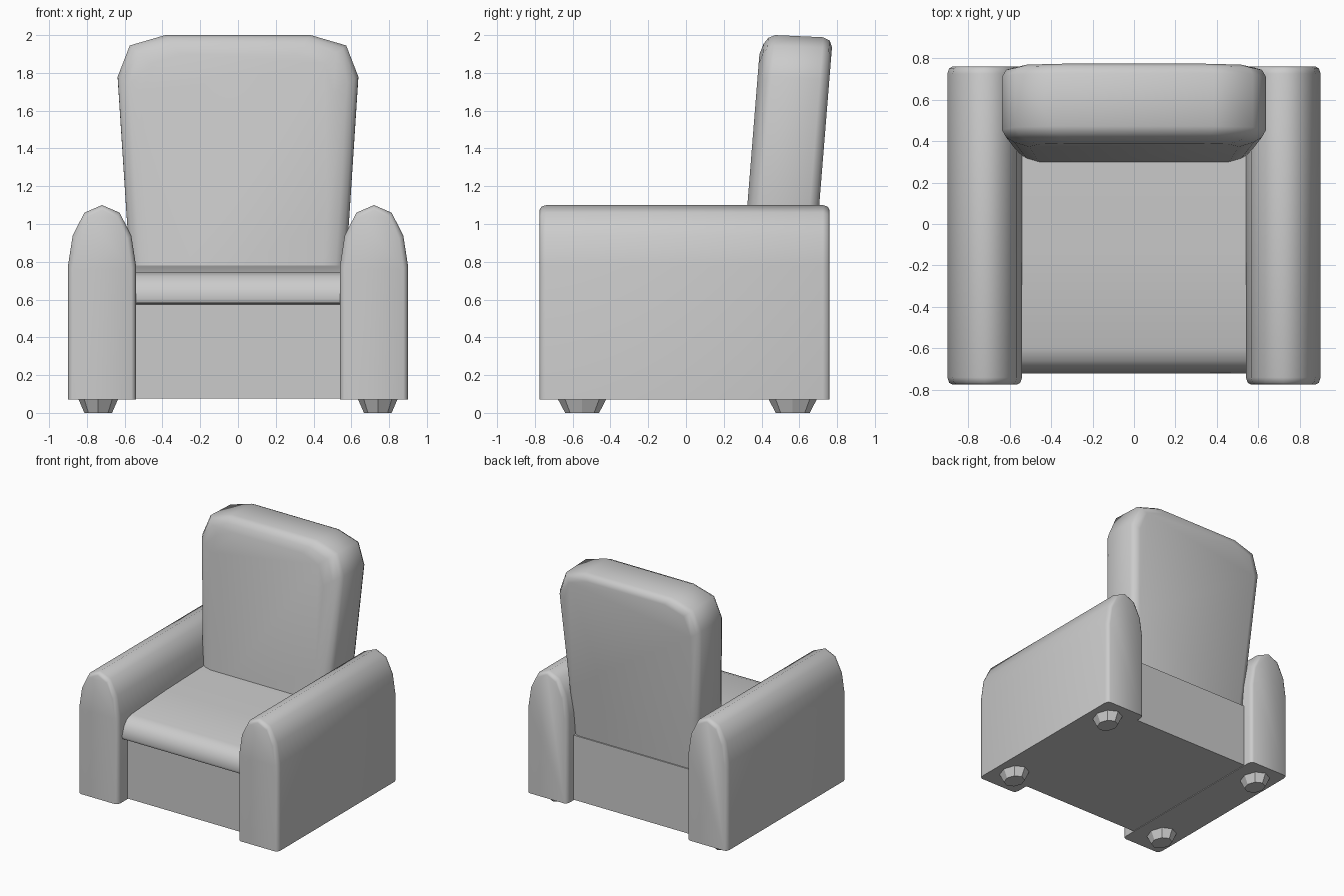
import bpy, bmesh
from math import radians, cos, sin, pi

if "Cube" in bpy.data.objects:
    bpy.data.objects.remove(bpy.data.objects["Cube"])


def loft(name, rings):
    """Skin a closed solid through rings of equal point count."""
    bm = bmesh.new()
    rows = [[bm.verts.new(p) for p in r] for r in rings]
    n = len(rows[0])
    for a, b in zip(rows, rows[1:]):
        for i in range(n):
            j = (i + 1) % n
            bm.faces.new((a[i], a[j], b[j], b[i]))
    bm.faces.new(rows[0])
    bm.faces.new(rows[-1])
    bmesh.ops.recalc_face_normals(bm, faces=bm.faces)
    me = bpy.data.meshes.new(name)
    bm.to_mesh(me)
    bm.free()
    ob = bpy.data.objects.new(name, me)
    bpy.context.collection.objects.link(ob)
    return ob


# Arms: arched profile, softened at both ends
half = [(0.18, 0.07), (0.18, 0.78), (0.155, 0.94), (0.093, 1.06)]
arch = half + [(0, 1.10)] + [(-x, z) for x, z in reversed(half)]
ends = [(-0.775, 0.025), (-0.765, 0.008), (-0.74, 0), (0.725, 0), (0.75, 0.008), (0.76, 0.025)]
for side, label in ((-1, "left"), (1, "right")):
    loft(label + "_arm", [[(side * 0.72 + x * (1 - k / 0.18), y, 0.07 + (z - 0.07) * (1 - k / 1.03))
                           for x, z in arch] for y, k in ends])

# Base between the arms
box = [(-0.65, 0.075), (0.675, 0.075), (0.675, 0.60), (-0.65, 0.60)]
loft("base", [[(x, y, z) for y, z in box] for x in (-0.56, 0.56)])

# Seat cushion: rolled front edge, slightly sloping top
roll = [(0.45, 0.57), (0.45, 0.782), (0.30, 0.78), (-0.15, 0.768), (-0.60, 0.742), (-0.66, 0.722),
        (-0.695, 0.68), (-0.722, 0.605), (-0.71, 0.582), (-0.64, 0.572)]
loft("seat_cushion", [[(x, y, z) for y, z in roll] for x in (-0.56, 0.56)])

# Backrest: flared outline stacked in depth, then leaned back
side = [(0.555, 0.55), (0.59, 1.05), (0.637, 1.78), (0.573, 1.945), (0.385, 2.0)]
outline = side + [(-x, z) for x, z in reversed(side)]
layers = [(0.325, 0.13), (0.343, 0.06), (0.365, 0.02), (0.40, 0), (0.655, 0), (0.69, 0.02), (0.705, 0.065)]
rings = []
for y, k in layers:
    ring = []
    for x, z in outline:
        z = 0.55 + (z - 0.55) * (1 - 0.8 * k / 1.45)
        ring.append((x * (1 - k / 0.64), y + 0.08 * (z - 1.1), z - 0.045 * (y - 0.40) * (z - 0.55) / 1.45))
    rings.append(ring)
loft("backrest", rings)

# Feet: tapered eight-sided blocks
feet = []
for x in (-0.74, 0.74):
    for y in (-0.55, 0.565):
        feet.append(loft("foot", [[(x + 0.108 * s * cos(i * pi / 4), y + 0.132 * s * sin(i * pi / 4), z)
                                   for i in range(8)] for z, s in ((0, 0.68), (0.08, 1))]))

# Smooth shading with crisp edges, feet stay faceted
bpy.ops.object.select_all(action='DESELECT')
for ob in bpy.context.scene.objects:
    if ob not in feet:
        ob.select_set(True)
        bpy.context.view_layer.objects.active = ob
bpy.ops.object.shade_smooth_by_angle(angle=radians(48))
